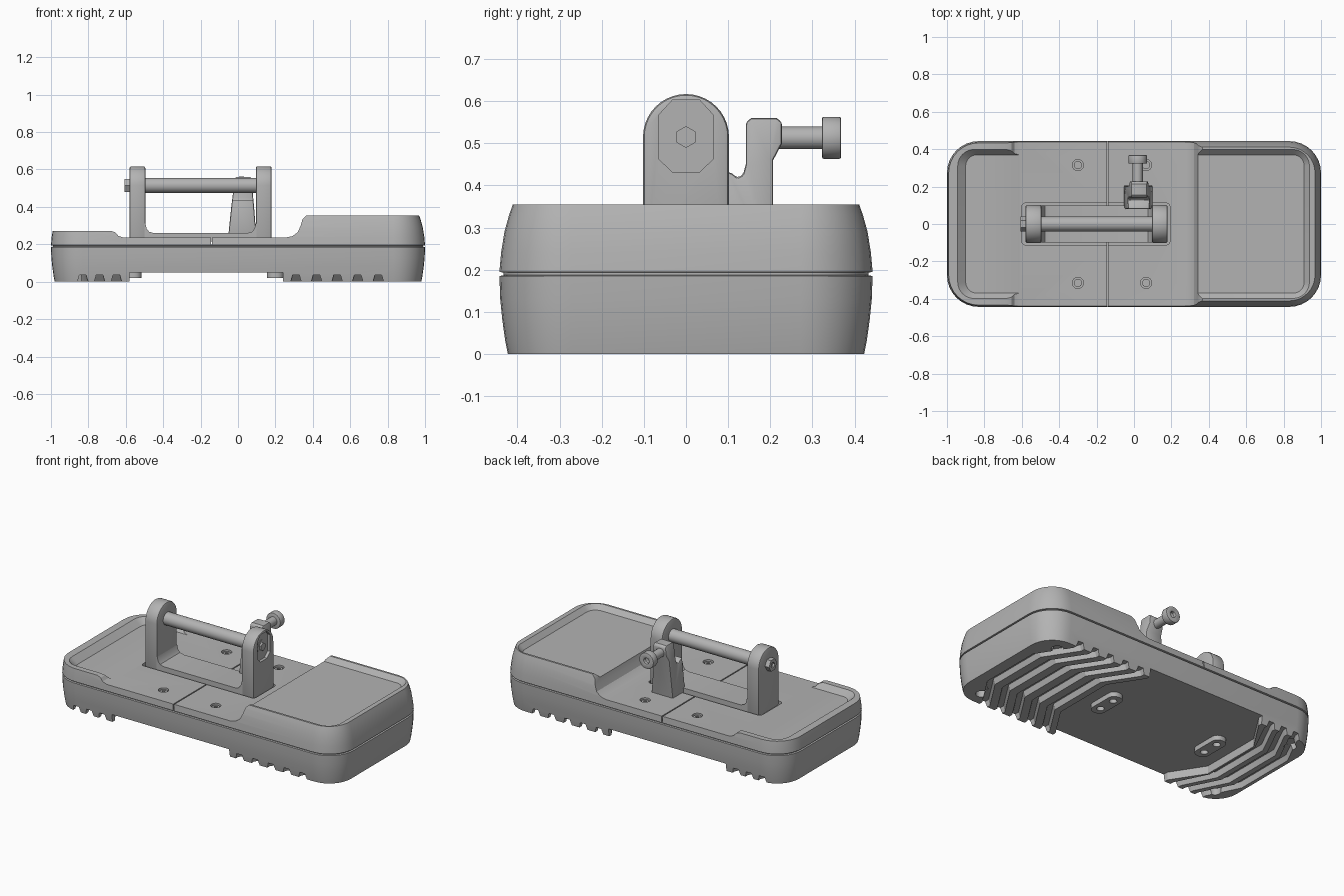
import bpy, bmesh
from math import sin, cos, pi, radians
from mathutils import Vector

if "Cube" in bpy.data.objects:
    bpy.data.objects.remove(bpy.data.objects["Cube"])

grey = bpy.data.materials.new("grey_metal")
grey.use_nodes = True
grey.diffuse_color = (0.45, 0.45, 0.45, 1)
grey.node_tree.nodes["Principled BSDF"].inputs["Base Color"].default_value = (0.45, 0.45, 0.45, 1)


def loft(name, rings):
    """Skin a closed solid over rings of equal point count."""
    bm = bmesh.new()
    vs = [[bm.verts.new(p) for p in ring] for ring in rings]
    n = len(vs[0])
    for a, b in zip(vs, vs[1:]):
        for i in range(n):
            j = (i + 1) % n
            bm.faces.new((a[i], a[j], b[j], b[i]))
    bm.faces.new(vs[0])
    bm.faces.new(vs[-1])
    bmesh.ops.recalc_face_normals(bm, faces=bm.faces)
    me = bpy.data.meshes.new(name)
    bm.to_mesh(me)
    bm.free()
    me.materials.append(grey)
    ob = bpy.data.objects.new(name, me)
    bpy.context.collection.objects.link(ob)
    return ob


def prism(name, outline, axis, lo, hi):
    """Extrude a 2D outline along x, y or z."""
    put = {"x": lambda a, b, t: (t, a, b), "y": lambda a, b, t: (a, t, b),
           "z": lambda a, b, t: (a, b, t)}[axis]
    return loft(name, [[put(a, b, t) for a, b in outline] for t in (lo, hi)])


def circle(a, b, r, n=24, start=0.0):
    return [(a + r * cos(start + 2 * pi * i / n), b + r * sin(start + 2 * pi * i / n)) for i in range(n)]


def round_rect(x0, x1, y0, y1, r, n=8):
    pts = []
    for k, (cx, cy) in enumerate([(x1 - r, y1 - r), (x0 + r, y1 - r), (x0 + r, y0 + r), (x1 - r, y0 + r)]):
        for i in range(n + 1):
            t = pi / 2 * (k + i / n)
            pts.append((cx + r * cos(t), cy + r * sin(t)))
    return pts


def at_z(outline, z):
    return [(a, b, z) for a, b in outline]


def activate(ob):
    bpy.ops.object.select_all(action="DESELECT")
    ob.select_set(True)
    bpy.context.view_layer.objects.active = ob


def cut(ob, cutter):
    m = ob.modifiers.new("cut", "BOOLEAN")
    m.operation, m.solver, m.object = "DIFFERENCE", "EXACT", cutter
    activate(ob)
    bpy.ops.object.modifier_apply(modifier=m.name)
    bpy.data.objects.remove(cutter)


def smooth(ob, bevel=0):
    activate(ob)
    if bevel:
        m = ob.modifiers.new("soft_edges", "BEVEL")
        m.width, m.segments, m.angle_limit = bevel, 2, radians(40)
        bpy.ops.object.modifier_apply(modifier=m.name)
    bpy.ops.object.shade_smooth_by_angle(angle=radians(30))


# Barrel-sided body with a parting seam
levels = [(0, .02), (.03, .014), (.08, .007), (.13, .002), (.185, 0), (.187, .01), (.193, .01),
          (.195, 0), (.24, .004), (.29, .012), (.33, .023), (.355, .032)]
body = loft("body", [at_z(round_rect(d - 1, 1 - d, d - .443, .443 - d, .17 - d), z) for z, d in levels])

# Stepped top: low pad, centre deck, curved rise to the high pad
cut(body, prism("top_cutter", [(-1.1, .272), (-.68, .272), (-.655, .263), (-.64, .245), (-.61, .235),
                               (.25, .235), (.29, .243), (.32, .265), (.335, .3), (.345, .335),
                               (.37, .36), (.37, .6), (-1.1, .6)], "y", -.6, .6))

# Sunken trays on both pads
for x0, x1, floor, top in ((-.945, -.5, .237, .274), (.15, .94, .326, .357)):
    low, high = ((.045, 0) if x0 < -.5 else (0, 0)), 0
    a = round_rect(x0 + low[0], x1 - (.03 if x1 > .5 else 0), -.37, .37, .06)
    b = round_rect(x0, x1, -.4, .4, .09)
    c = round_rect(x0, x1, -.4, .4, .09)
    cut(body, loft("tray_cutter", [at_z(a, floor), at_z(b, top), at_z(c, top + .2)]))

# Bracket pocket and the split across the deck
cut(body, prism("pocket_cutter", round_rect(-.6, .192, -.112, .112, .02, 4), "z", .215, .5))
cut(body, prism("split_cutter", [(-.145, -.6), (-.138, -.6), (-.138, .6), (-.145, .6)], "z", .198, .5))

# Underside recess with angled ends
half = [(.24, .6), (.24, .4), (.37, .2), (.37, -.2), (.24, -.4), (.24, -.6)]
cut(body, prism("recess_cutter", half + [(-.34 - x, y) for x, y in reversed(half)], "z", -.1, .05))


# Bent tread grooves with sloping walls
def groove(x, bend, z, w):
    path = [(x, .6), (x, .4), (x + bend, .2), (x + bend, -.2), (x, -.4), (x, -.6)]
    return [(a - w, b, z) for a, b in path] + [(a + w, b, z) for a, b in reversed(path)]


treads = [(.31 + .11 * i, .13) for i in range(5)] + [(-.65 - .09 * i, -.1) for i in range(3)]
for x, bend in treads:
    cut(body, loft("groove_cutter", [groove(x, bend, -.02, .034), groove(x, bend, .035, .018)]))

# Screw holes: four in the deck, four in the treads
for s in (-1, 1):
    for x in (-.3, .065):
        cut(body, prism("hole_cutter", circle(x, s * .315, .03), "z", .215, .4))
    for x in (-.87, .84):
        cut(body, prism("hole_cutter", circle(x, s * .33, .035), "z", -.1, .04))
smooth(body)

# Screws in the deck and slotted bosses beneath
for x in (-.3, .065):
    for s in (-1, 1):
        screw = prism("deck_screw", circle(x, s * .315, .022, 16), "z", .21, .228)
        cut(screw, prism("socket_cutter", circle(x, s * .315, .011, 6), "z", .22, .3))
for x in (.2, -.56):
    boss = prism("underside_boss", round_rect(x - .045, x + .045, -.11, .11, .04, 6), "z", .02, .06)
    for y in (-.055, .055):
        cut(boss, prism("hole_cutter", circle(x, y, .022, 16), "z", -.1, .045))
    smooth(boss)

# Bracket uprights with rounded tops
arch = [(-.102, .215)] + [(-.102 * cos(pi * i / 20), .515 + .102 * sin(pi * i / 20)) for i in range(21)] + [(.102, .215)]
for name, x0, x1, out in (("upright_low_end", -.58, -.495, -.58), ("upright_high_end", .095, .18, .18)):
    upright = prism(name, arch, "x", x0, x1)
    smooth(upright, .01)
    if out > 0:
        recess = [(.064 * a, .515 + .088 * b) for a, b in
                  ((1, .6), (.5, 1), (-.5, 1), (-1, .6), (-1, -.6), (-.5, -.95), (.5, -.95), (1, -.6))]
        cut(upright, prism("recess_cutter", recess, "x", .162, .3))
    smooth(upright)

# Bracket base with filleted corners
smooth(prism("bracket_base", [(-.54, .215), (.14, .215), (.14, .31), (.095, .31), (.088, .283), (.075, .267),
                              (.05, .26), (-.45, .26), (-.475, .267), (-.488, .283), (-.495, .31), (-.54, .31)],
             "y", -.1, .1))

# Axle rod, its end nut and hex head
smooth(prism("axle_rod", circle(0, .515, .04, 32), "x", -.57, .165))
nut = prism("axle_nut", circle(0, .515, .04, 6), "x", -.608, -.57)
cut(nut, prism("socket_cutter", circle(0, .515, .018, 6), "x", -.7, -.595))
prism("axle_hex_head", circle(0, .515, .026, 6, pi / 6), "x", .15, .176)

# Side arm rising behind the bracket, narrowing upward
arm = prism("side_arm", [(.08, .215), (.207, .215), (.207, .46), (.228, .5), (.228, .55), (.215, .56), (.155, .56),
                         (.142, .55), (.142, .45), (.135, .425), (.122, .418), (.11, .428), (.08, .44)],
            "x", -.055, .1)
for v in arm.data.vertices:
    k = max(0, v.co.z - .26) / .3
    v.co.x += (.04 * k if v.co.x < 0 else -.03 * k)
smooth(arm, .008)

# Thumb screw: shaft, collar and knob
smooth(prism("thumb_screw_shaft", circle(.02, .513, .027, 16), "y", .2, .33))
knob = prism("thumb_screw_knob", circle(.02, .513, .05, 24), "y", .323, .368)
cut(knob, prism("socket_cutter", circle(.02, .513, .02, 6), "y", .35, .5))
smooth(knob, .004)
